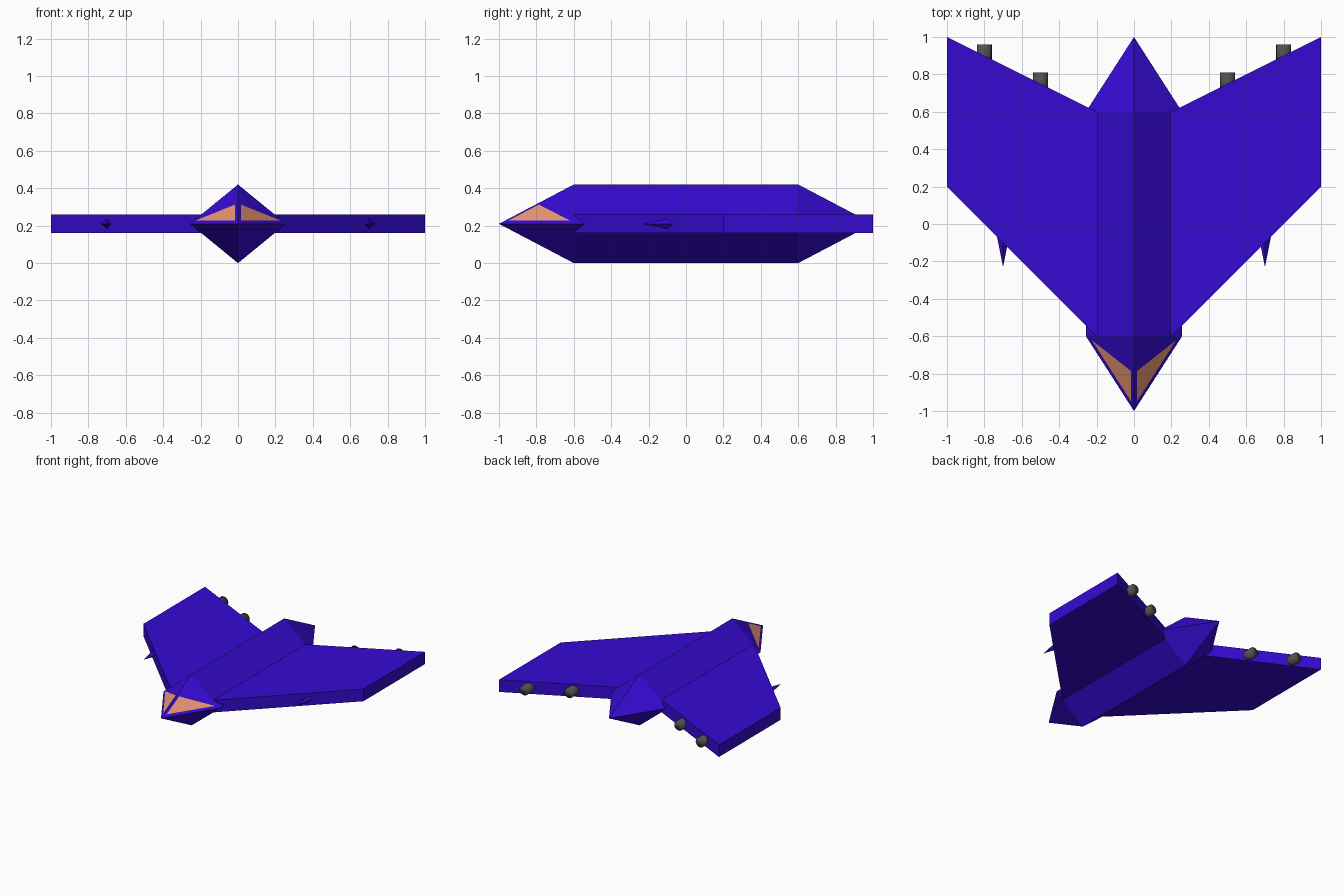
import bpy, bmesh
from math import pi
from mathutils import Matrix

if "Cube" in bpy.data.objects:
    bpy.data.objects.remove(bpy.data.objects["Cube"])


def material(name, rgb):
    m = bpy.data.materials.new(name)
    m.diffuse_color = (*rgb, 1)
    m.use_nodes = True
    m.node_tree.nodes["Principled BSDF"].inputs["Base Color"].default_value = m.diffuse_color
    return m


HULL = material("indigo_paint", (0.037, 0.003, 0.65))
GLASS = material("amber_glass", (0.83, 0.31, 0.17))
METAL = material("dark_metal", (0.08, 0.08, 0.075))
MID = 0.21  # height of the centre plane


def finish(bm, name, mat, smooth=False):
    bmesh.ops.recalc_face_normals(bm, faces=bm.faces)
    mesh = bpy.data.meshes.new(name)
    bm.to_mesh(mesh)
    bm.free()
    for p in mesh.polygons:
        p.use_smooth = smooth
    mesh.materials.append(mat)
    obj = bpy.data.objects.new(name, mesh)
    bpy.context.collection.objects.link(obj)
    return obj


def prism(name, outline, z0, z1, mat):
    bm = bmesh.new()
    face = bm.faces.new([bm.verts.new((x, y, z0)) for x, y in outline])
    new = bmesh.ops.extrude_face_region(bm, geom=[face])["geom"]
    verts = [v for v in new if isinstance(v, bmesh.types.BMVert)]
    bmesh.ops.translate(bm, verts=verts, vec=(0, 0, z1 - z0))
    return finish(bm, name, mat)


def cone_along_y(name, x, y_front, y_back, r_front, r_back, sides, mat, smooth=False):
    bm = bmesh.new()
    # local +z turns to face the front (-y)
    place = Matrix.Translation((x, (y_front + y_back) / 2, MID)) @ Matrix.Rotation(pi / 2, 4, 'X')
    bmesh.ops.create_cone(bm, cap_ends=True, segments=sides, radius1=r_back,
                          radius2=r_front, depth=y_back - y_front, matrix=place)
    return finish(bm, name, mat, smooth)


# Fuselage: diamond section tapering to a point at each end
bm = bmesh.new()
rings = [[bm.verts.new((x, y, z)) for x, z in ((0.257, MID), (0, 0.42), (-0.257, MID), (0, 0))]
         for y in (-0.6, 0.6)]
nose = bm.verts.new((0, -1, MID))
tail = bm.verts.new((0, 1, MID))
for i in range(4):
    j = (i + 1) % 4
    bm.faces.new((rings[0][i], rings[0][j], rings[1][j], rings[1][i]))
    bm.faces.new((nose, rings[0][j], rings[0][i]))
    bm.faces.new((tail, rings[1][i], rings[1][j]))
finish(bm, "fuselage", HULL)

for side, s in (("left", -1), ("right", 1)):
    # Swept wing slab
    prism(side + "_wing", [(s * x, y) for x, y in
          ((0, -0.6), (0.2, -0.6), (1, 0.2), (1, 1), (0.2, 0.6), (0, 0.6))], 0.16, 0.26, HULL)

    # Cockpit window lying on the upper nose face
    bm = bmesh.new()
    win = []
    for up, out in ((0.071, 0.06), (0.476, 0.06), (0.071, 0.88)):
        win.append(bm.verts.new((s * 0.257 * out, -1 + 0.4 * (up + out) - 0.001,
                                 MID + 0.21 * up + 0.003)))
    bm.faces.new(win if s < 0 else win[::-1])
    window = finish(bm, side + "_window", GLASS)
    if window.data.polygons[0].normal.z < 0:
        window.data.flip_normals()

    # Four-sided gun spike on the leading edge
    cone_along_y(side + "_gun", s * 0.7, -0.23, -0.03, 0, 0.04, 4, HULL)

    # Two exhaust nozzles on the trailing edge
    for k, x in enumerate((0.5, 0.8)):
        edge = 0.5 + x / 2
        cone_along_y(f"{side}_nozzle_{k + 1}", s * x, edge - 0.06, edge + 0.06,
                     0.04, 0.04, 16, METAL, True)
